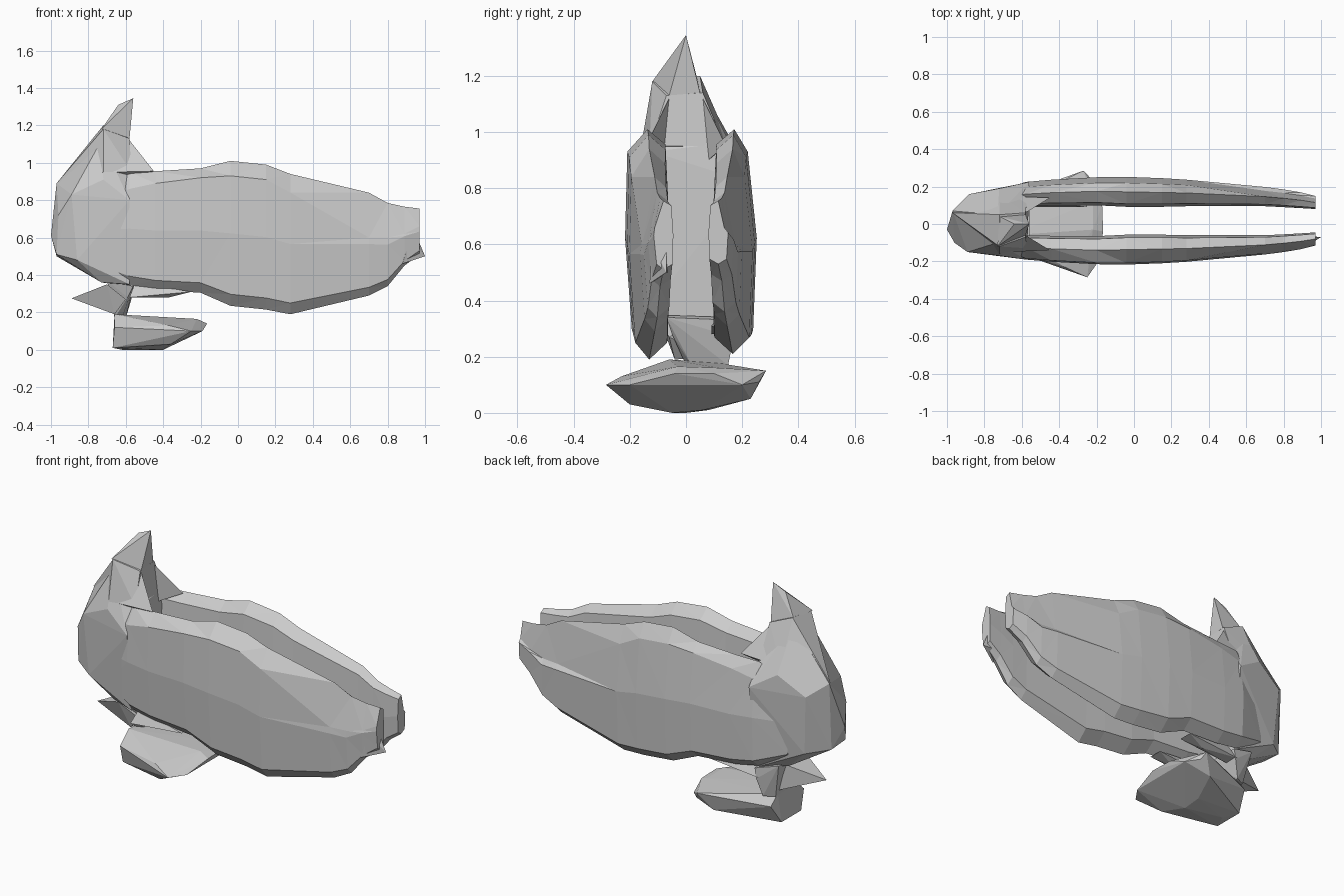
import bpy, bmesh


def finish(bm, name):
    bmesh.ops.recalc_face_normals(bm, faces=bm.faces)
    me = bpy.data.meshes.new(name)
    bm.to_mesh(me)
    bm.free()
    ob = bpy.data.objects.new(name, me)
    bpy.context.collection.objects.link(ob)
    return ob


def hull(name, pts):
    """Faceted convex lump from a few corner points."""
    bm = bmesh.new()
    vs = [bm.verts.new(p) for p in pts]
    r = bmesh.ops.convex_hull(bm, input=vs)
    dead = {v for v in r["geom_interior"] if isinstance(v, bmesh.types.BMVert)}
    bmesh.ops.delete(bm, geom=list(dead), context='VERTS')
    return finish(bm, name)


def side_panel(name, side, shift, lean, low, stations):
    """Loft eight-sided sections (x, outer, inner, bottom, shoulder, top)."""
    bm = bmesh.new()
    rings = []
    for x, out, inn, zb, zs, zt in stations:
        w, h = out - inn, zt - zb
        sec = [(inn + .5 * w, zb), (out - low * w, zb + .08 * h),
               (out, zb + .5 * h), (out - lean * w, zs),
               (inn + .5 * w, zt), (inn + .1 * w, zt - .07 * h),
               (inn, zb + .5 * h), (inn + .05 * w, zb + .08 * h)]
        rings.append([bm.verts.new((x, side * y + shift, z)) for y, z in sec])
    for a, b in zip(rings, rings[1:]):
        for i in range(8):
            j = (i + 1) % 8
            bm.faces.new((a[i], a[j], b[j], b[i]))
    bm.faces.new(rings[0])
    bm.faces.new(rings[-1])
    bmesh.ops.triangulate(bm, faces=bm.faces)
    return finish(bm, name)


# Two long side panels, open at the tail end
panel = [(-.76, .14, .06, .42, .76, .86),
         (-.58, .205, .075, .345, .86, .95),
         (-.44, .217, .078, .32, .89, .955),
         (-.20, .23, .08, .305, .92, .97),
         (-.04, .232, .072, .235, .93, 1.01),
         (.15, .225, .072, .215, .91, .99),
         (.28, .217, .075, .19, .84, .94),
         (.70, .178, .075, .29, .60, .84),
         (.80, .165, .07, .34, .60, .785),
         (.89, .15, .065, .45, .62, .765),
         (.97, .13, .06, .51, .66, .755)]
side_panel("front_side_panel", -1, .015, .05, .15, panel)
side_panel("back_side_panel", 1, .02, .2, .08,
           [(x, o, i, b + (.02 if x > .2 else 0), s, t)
            for x, o, i, b, s, t in panel])

# Pointed tail corner on the front panel
hull("tail_corner", [(1, -.07, .5), (.88, -.13, .46), (.88, -.06, .5),
                     (.95, -.07, .62), (.92, -.12, .6)])

# Rounded block that joins the panels
hull("head_block", [(-1, -.03, .61), (-.97, .07, .89), (-.96, -.1, .72),
                    (-.97, -.08, .51), (-.97, .05, .5), (-.95, .07, .72),
                    (-.89, -.15, .83), (-.88, .16, .82), (-.73, -.1, .36),
                    (-.73, .1, .36), (-.86, -.14, .48), (-.86, .14, .48),
                    (-.72, -.17, .91), (-.72, .19, .92), (-.58, -.19, .80),
                    (-.56, .225, .82), (-.58, -.15, .35), (-.58, .16, .34),
                    (-.57, -.12, .93), (-.57, .13, .96), (-.73, -.1, 1.12),
                    (-.73, .05, 1.17)])

# Upright crest with a short ramp down to each panel
hull("crest_base", [(-.97, .06, .89), (-.72, -.12, 1.18), (-.72, .05, 1.2),
                    (-.72, -.16, .95), (-.72, .16, .95), (-.58, -.07, 1.13),
                    (-.58, .06, 1.14), (-.57, -.13, .95), (-.57, .14, .95)])
hull("crest_tip", [(-.56, 0, 1.345), (-.64, 0, 1.31), (-.73, -.12, 1.18),
                   (-.72, .04, 1.19), (-.58, -.06, 1.13), (-.58, .05, 1.14)])
for s, n in ((-1, "front"), (1, "back")):
    hull(n + "_shoulder", [(-.58, s * .06, 1.12), (-.68, s * .15, .95),
                           (-.45, s * .14, .955), (-.57, s * .08, .9)])

# Thin flap and neck above the foot
hull("flap", [(-.89, -.02, .275), (-.7, -.1, .35), (-.7, .08, .35),
              (-.66, -.04, .19), (-.66, .1, .2), (-.6, -.06, .27)])
hull("neck", [(-.7, -.08, .37), (-.7, .15, .37), (-.56, -.07, .34),
              (-.56, .17, .33), (-.59, -.05, .28), (-.57, .17, .27),
              (-.66, 0, .17), (-.66, .12, .17), (-.6, .15, .17),
              (-.62, .02, .17)])

# Ledges under the panels next to the neck
for y, n in ((-.12, "front"), (.13, "back")):
    hull(n + "_ledge", [(-.58, y - .04, .28), (-.58, y + .04, .28),
                        (-.37, y, .28), (-.25, y - .04, .31),
                        (-.25, y + .04, .31), (-.55, y, .36)])

# Broad foot
hull("foot", [(-.66, -.06, .19), (-.66, .1, .18), (-.67, -.1, .01),
              (-.67, .08, .01), (-.66, -.14, .12), (-.65, .15, .12),
              (-.4, -.05, 0), (-.4, .06, .01), (-.62, 0, 0),
              (-.36, -.2, .03), (-.34, .23, .05), (-.25, -.285, .1),
              (-.27, .285, .15), (-.25, .26, .11), (-.19, -.2, .1),
              (-.19, .2, .1), (-.165, -.04, .14), (-.17, .1, .14),
              (-.22, -.03, .165), (-.22, .12, .16), (-.37, -.23, .13),
              (-.37, .24, .15)])
